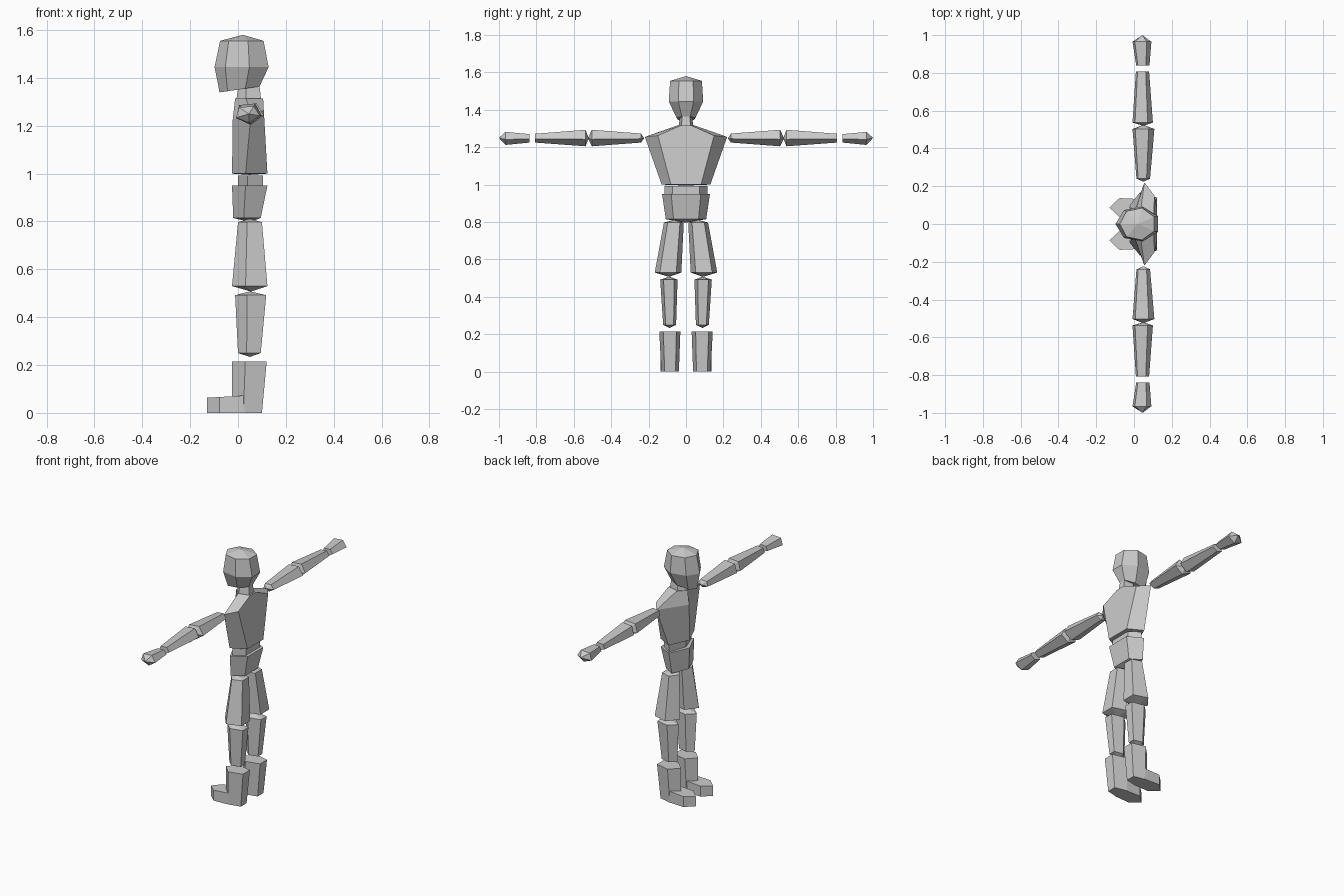
import bpy, bmesh, math
from mathutils import Vector

if "Cube" in bpy.data.objects:
    bpy.data.objects.remove(bpy.data.objects["Cube"])

grey = bpy.data.materials.new("plain grey")
grey.diffuse_color = (0.6, 0.6, 0.6, 1)
grey.use_nodes = True
grey.node_tree.nodes["Principled BSDF"].inputs["Base Color"].default_value = grey.diffuse_color


def ring(n, a0, a1, b0, b1, h, tilt=0.0, turn=180.0):
    """Regular n-gon stretched to the box a0..a1, b0..b1 at height h, tilted along a."""
    ang = [math.radians(turn + 360 * i / n) for i in range(n)]
    ca, sa = [math.cos(t) for t in ang], [math.sin(t) for t in ang]

    def fit(v, lo, hi):
        return [lo + (u - min(v)) / (max(v) - min(v)) * (hi - lo) for u in v]
    A, B = fit(ca, a0, a1), fit(sa, b0, b1)
    mid = (a0 + a1) / 2
    return [Vector((a, b, h + tilt * (a - mid))) for a, b in zip(A, B)]


def loft(name, rings, start=None, end=None, along_y=False, side=1):
    """Skin the rings; close each end with a flat cap or a fan to a tip point."""
    def place(p):
        x, y, z = p
        return (x, z * side, y) if along_y else (x, y * side, z)
    bm = bmesh.new()
    vs = [[bm.verts.new(place(p)) for p in r] for r in rings]
    n = len(rings[0])
    for lo, hi in zip(vs, vs[1:]):
        for i in range(n):
            j = (i + 1) % n
            bm.faces.new((lo[i], lo[j], hi[j], hi[i]))
    for r, tip in ((vs[0], start), (vs[-1], end)):
        if tip is None:
            bm.faces.new(r)
        else:
            t = bm.verts.new(place(tip))
            for i in range(n):
                bm.faces.new((r[i], r[(i + 1) % n], t))
    return finish(name, bm)


def finish(name, bm):
    bmesh.ops.recalc_face_normals(bm, faces=bm.faces)
    me = bpy.data.meshes.new(name)
    bm.to_mesh(me)
    bm.free()
    me.materials.append(grey)
    ob = bpy.data.objects.new(name, me)
    bpy.context.collection.objects.link(ob)
    return ob


# Head: seven-sided, pointed crown, chin lower than the nape
loft("head", [
    ring(7, -0.077, 0.09, -0.05, 0.05, 1.352, 0.15),
    ring(7, -0.098, 0.128, -0.092, 0.092, 1.445),
    ring(7, -0.075, 0.107, -0.085, 0.085, 1.555)], end=(0.02, 0, 1.58))

# Neck
loft("neck", [ring(5, -0.012, 0.1, -0.045, 0.045, 1.28),
              ring(5, 0.0, 0.09, -0.032, 0.032, 1.36, 0.15)])

# Torso: pentagon plan flaring to wide shoulder tips
chest = [Vector(p) for p in ((-0.022, 0, 1.225), (0.055, -0.22, 1.255), (0.108, -0.15, 1.262),
                             (0.108, 0.15, 1.262), (0.055, 0.22, 1.255))]
loft("torso", [ring(5, -0.025, 0.123, -0.13, 0.13, 1.0), chest,
               ring(5, -0.012, 0.105, -0.05, 0.05, 1.315)], start=(0.05, 0, 0.995))

# Waist and pelvis
loft("waist", [ring(5, 0.0, 0.105, -0.115, 0.115, 0.945),
               ring(5, 0.0, 0.105, -0.115, 0.115, 0.993)])
loft("pelvis", [ring(5, -0.02, 0.095, -0.108, 0.108, 0.815),
                ring(5, -0.025, 0.123, -0.128, 0.128, 0.95)], start=(0.05, 0, 0.797))

for side, word in ((1, "left"), (-1, "right")):
    # Legs
    loft(word + "_thigh", [
        ring(5, -0.025, 0.123, 0.025, 0.167, 0.53),
        ring(5, 0.0, 0.1, 0.012, 0.118, 0.797)],
        start=(0.055, 0.09, 0.507), end=(0.05, 0.065, 0.812), side=side)
    loft(word + "_shin", [
        ring(5, 0.0, 0.095, 0.053, 0.122, 0.25),
        ring(5, -0.012, 0.118, 0.045, 0.138, 0.492)],
        start=(0.05, 0.088, 0.234), end=(0.05, 0.09, 0.508), side=side)

    # Boot: pentagon shaft, toe pulled forward from its two front faces
    loft(word + "_boot", [
        ring(5, -0.025, 0.1, 0.038, 0.132, 0.0),
        ring(5, -0.025, 0.12, 0.03, 0.143, 0.215)], side=side)
    plan = ((-0.13, 0.087), (-0.077, 0.137), (0.03, 0.132),
            (-0.02, 0.087), (0.03, 0.04), (-0.077, 0.037))
    loft(word + "_toe", [
        [Vector((x, y, 0)) for x, y in plan],
        [Vector((x, y, 0.071 + 0.06 * x)) for x, y in plan]], side=side)

    # Arms stretched sideways: rings lie in x and z
    def arm(part, spans, start=None, end=None):
        rs = [ring(5, *s, turn=-11.5) for s in spans]
        loft(word + "_" + part, rs, start, end, True, side)
    arm("upper_arm", [(0.013, 0.085, 1.225, 1.273, 0.24), (-0.008, 0.108, 1.205, 1.293, 0.503)],
        (0.05, 1.248, 0.224), (0.05, 1.248, 0.525))
    arm("forearm", [(-0.008, 0.1, 1.205, 1.293, 0.537), (0.01, 0.08, 1.225, 1.272, 0.808)],
        (0.05, 1.248, 0.52))
    arm("hand", [(0.012, 0.082, 1.225, 1.27, 0.838), (-0.008, 0.092, 1.212, 1.282, 0.965)],
        None, (0.045, 1.25, 1.0))
